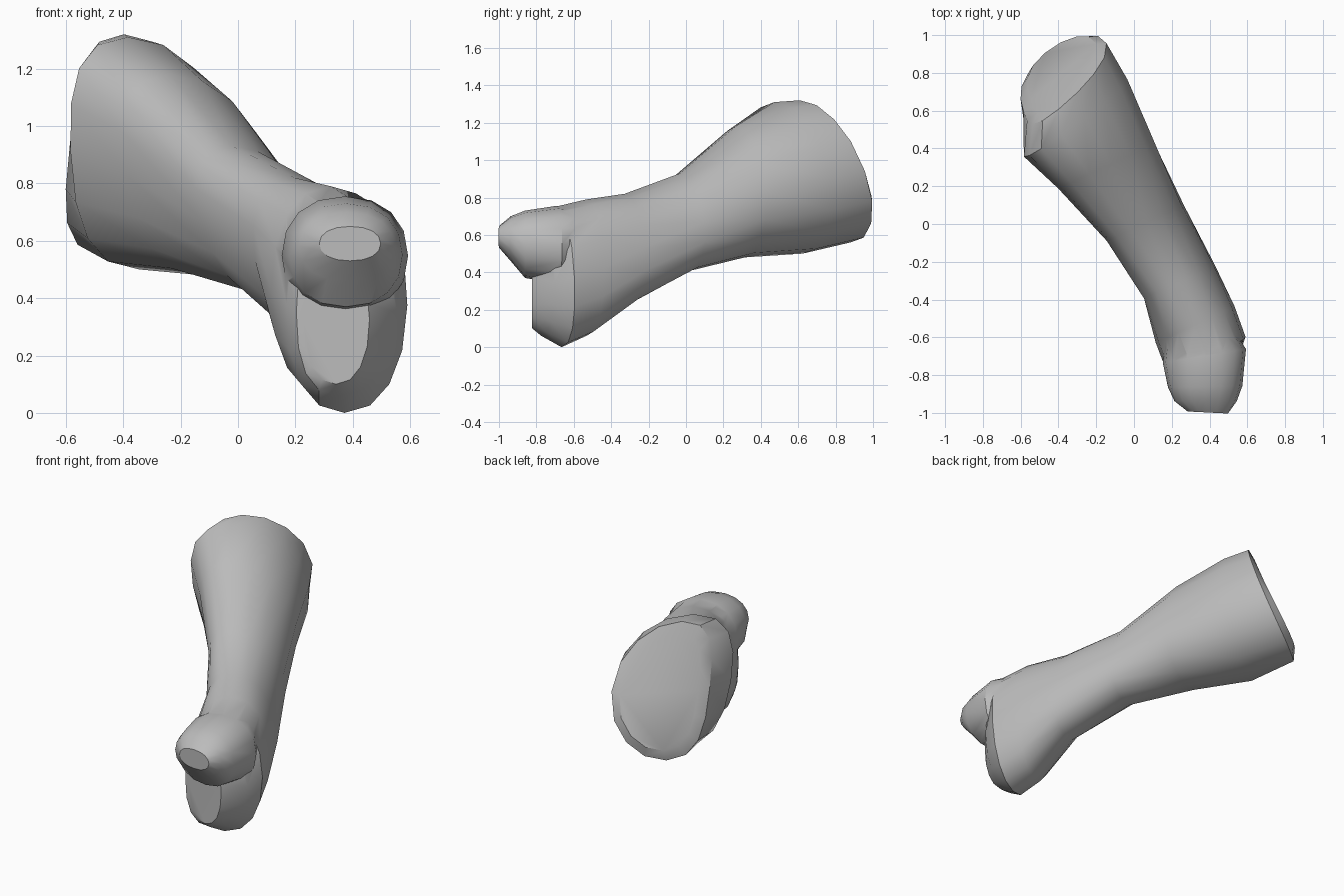
import bpy
import bmesh
from math import cos, sin, tau
from mathutils import Vector

if "Cube" in bpy.data.objects:
    bpy.data.objects.remove(bpy.data.objects["Cube"])

SIDES = 16
ALONG = Vector((0.42, -0.907, 0))    # horizontal run of the shaft, back to front
ACROSS = Vector((0.907, 0.42, 0))

bone_grey = bpy.data.materials.new("bone_grey")
bone_grey.use_nodes = True
colour = (0.5, 0.5, 0.5, 1)
bone_grey.diffuse_color = colour
bone_grey.node_tree.nodes["Principled BSDF"].inputs["Base Color"].default_value = colour


def rounded(value, power=0.9):
    """Push an ellipse coordinate outwards for a slightly boxier section."""
    return abs(value) ** power * (1 if value > 0 else -1)


def add_ring(bm, station):
    """One cross-section: place, sideways and upright skew, bounds, lean, bow."""
    place, skew_side, skew_up, u_min, u_max, z_min, z_max, lean, bow = station
    ring = []
    for i in range(SIDES):
        angle = tau * i / SIDES
        side, up = rounded(cos(angle)), rounded(sin(angle))
        u = (u_min + u_max) / 2 + side * (u_max - u_min) / 2
        u += lean * up + bow * up * up
        z = (z_min + z_max) / 2 + up * (z_max - z_min) / 2
        point = ALONG * (place + skew_side * side + skew_up * up) + ACROSS * u
        ring.append(bm.verts.new(point + Vector((0, 0, z))))
    return ring


def loft(name, stations):
    """Skin a row of cross-sections and close both ends."""
    bm = bmesh.new()
    rings = [add_ring(bm, station) for station in stations]
    for first, second in zip(rings, rings[1:]):
        for i in range(SIDES):
            j = (i + 1) % SIDES
            bm.faces.new((first[i], first[j], second[j], second[i]))
    bm.faces.new(rings[0])
    bm.faces.new(rings[-1])
    bmesh.ops.recalc_face_normals(bm, faces=bm.faces)
    mesh = bpy.data.meshes.new(name)
    bm.to_mesh(mesh)
    bm.free()
    mesh.materials.append(bone_grey)
    obj = bpy.data.objects.new(name, mesh)
    bpy.context.collection.objects.link(obj)
    return obj


# Shaft: broad back end, narrow waist, deep rounded front lobe
bone = loft("bone", [
    (-0.89, -0.06, 0.13, -0.22, 0.22, 0.63, 1.24, -0.02, -0.07),
    (-0.86, -0.07, 0.14, -0.28, 0.27, 0.56, 1.32, -0.02, -0.08),
    (-0.65, -0.06, 0.06, -0.37, 0.29, 0.50, 1.31, -0.05, -0.06),
    (-0.34, 0, 0, -0.27, 0.28, 0.48, 1.18, -0.06, -0.05),
    (0.02, 0, 0, -0.15, 0.27, 0.41, 0.93, -0.07, -0.02),
    (0.38, 0, 0, -0.11, 0.29, 0.24, 0.82, -0.05, 0),
    (0.62, 0, 0, -0.16, 0.30, 0.06, 0.79, 0, 0),
    (0.78, 0.01, 0.02, -0.17, 0.285, 0, 0.75, 0, 0),
    (0.85, 0.02, 0, -0.16, 0.21, 0.06, 0.64, 0, -0.03),
    (0.89, 0.05, 0, -0.14, 0.07, 0.10, 0.55, 0, 0),
])

# Small head that juts forward above the lobe and tapers to a blunt tip
head = loft("front_head", [
    (0.55, 0, 0, -0.05, 0.22, 0.45, 0.72, 0, 0),
    (0.79, 0.06, 0, -0.17, 0.26, 0.34, 0.755, 0, 0),
    (0.94, 0.08, 0, -0.20, 0.16, 0.37, 0.73, 0, 0),
    (1.01, 0.07, 0, -0.20, 0.10, 0.46, 0.70, 0, 0),
    (1.07, 0.05, 0, -0.16, 0.03, 0.53, 0.65, 0, 0),
])

# Weld the head into the shaft
weld = bone.modifiers.new("weld_head", "BOOLEAN")
weld.operation = "UNION"
weld.solver = "EXACT"
weld.object = head
bpy.context.view_layer.objects.active = bone
bone.select_set(True)
bpy.ops.object.modifier_apply(modifier=weld.name)
bpy.data.objects.remove(head)

bpy.ops.object.shade_smooth_by_angle(angle=0.6)
